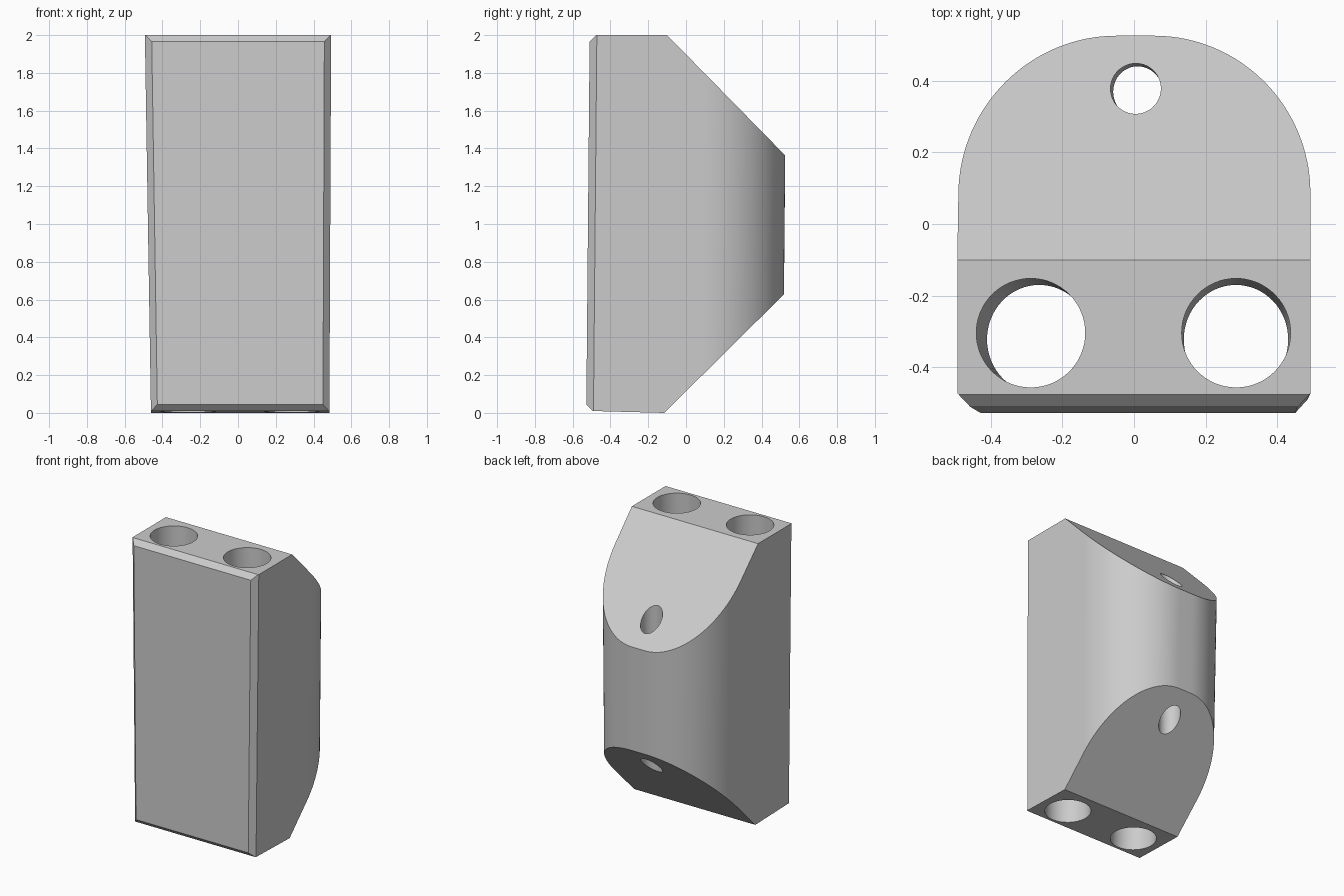
import bpy, bmesh
from math import sin, cos, pi
from mathutils import Vector

cube = bpy.data.objects.get("Cube")
if cube:
    bpy.data.objects.remove(cube, do_unlink=True)

grey = bpy.data.materials.new("plain grey")
grey.use_nodes = True
COLOUR = (0.6, 0.6, 0.6, 1)
grey.diffuse_color = COLOUR
grey.node_tree.nodes["Principled BSDF"].inputs["Base Color"].default_value = COLOUR


def prism(name, points, direction):
    """Extrude a closed outline of 3D points along a direction."""
    bm = bmesh.new()
    face = bm.faces.new([bm.verts.new(p) for p in points])
    grown = bmesh.ops.extrude_face_region(bm, geom=[face])["geom"]
    moved = [v for v in grown if isinstance(v, bmesh.types.BMVert)]
    bmesh.ops.translate(bm, verts=moved, vec=Vector(direction))
    bmesh.ops.recalc_face_normals(bm, faces=bm.faces)
    mesh = bpy.data.meshes.new(name)
    bm.to_mesh(mesh)
    bm.free()
    mesh.materials.append(grey)
    obj = bpy.data.objects.new(name, mesh)
    bpy.context.collection.objects.link(obj)
    return obj


def arc(cx, cy, r, start, end, steps):
    angles = [start + (end - start) * i / steps for i in range(steps + 1)]
    return [(cx + r * cos(a), cy + r * sin(a)) for a in angles]


def cut(target, tool, operation):
    mod = target.modifiers.new("cut", 'BOOLEAN')
    mod.operation, mod.solver, mod.object = operation, 'EXACT', tool
    bpy.context.view_layer.objects.active = target
    bpy.ops.object.modifier_apply(modifier=mod.name)
    bpy.data.objects.remove(tool, do_unlink=True)


# Plan outline: rounded back, chamfered front corners
right_half = [(0.41, -0.56), (0.493, -0.472)] + arc(0.053, 0.091, 0.44, 0, pi / 2, 32)
plan = right_half + [(-x, y) for x, y in reversed(right_half)]
body = prism("block_body", [(x, y, -0.2) for x, y in plan], (0, 0, 2.4))

# Side profile: sloped back at top and bottom, bevelled front edges
side = [(-0.51, 0.045), (-0.51, 1.965), (-0.475, 2), (-0.10, 2), (0.531, 1.363),
        (0.631, 1.262), (0.631, 0.73), (0.537, 0.634), (-0.097, 0), (-0.475, 0.01)]
cut(body, prism("side_profile", [(-1, y, z) for y, z in side], (2, 0, 0)), 'INTERSECT')

# Two large through holes and one small one
for x, y, r in ((-0.288, -0.304, 0.152), (0.285, -0.304, 0.152), (0.002, 0.382, 0.071)):
    ring = arc(x, y, r, 0, 2 * pi, 64)[:-1]
    cut(body, prism("hole_cutter", [(a, b, -0.3) for a, b in ring], (0, 0, 2.6)), 'DIFFERENCE')

# Slight lean and taper towards the foot
for v in body.data.vertices:
    t = 1 - v.co.z / 2
    v.co.x += t * (0.0115 - 0.042 * v.co.x)
    v.co.y -= t * 0.018

bpy.ops.object.select_all(action='DESELECT')
body.select_set(True)
bpy.context.view_layer.objects.active = body
bpy.ops.object.shade_smooth_by_angle(angle=pi / 6)
